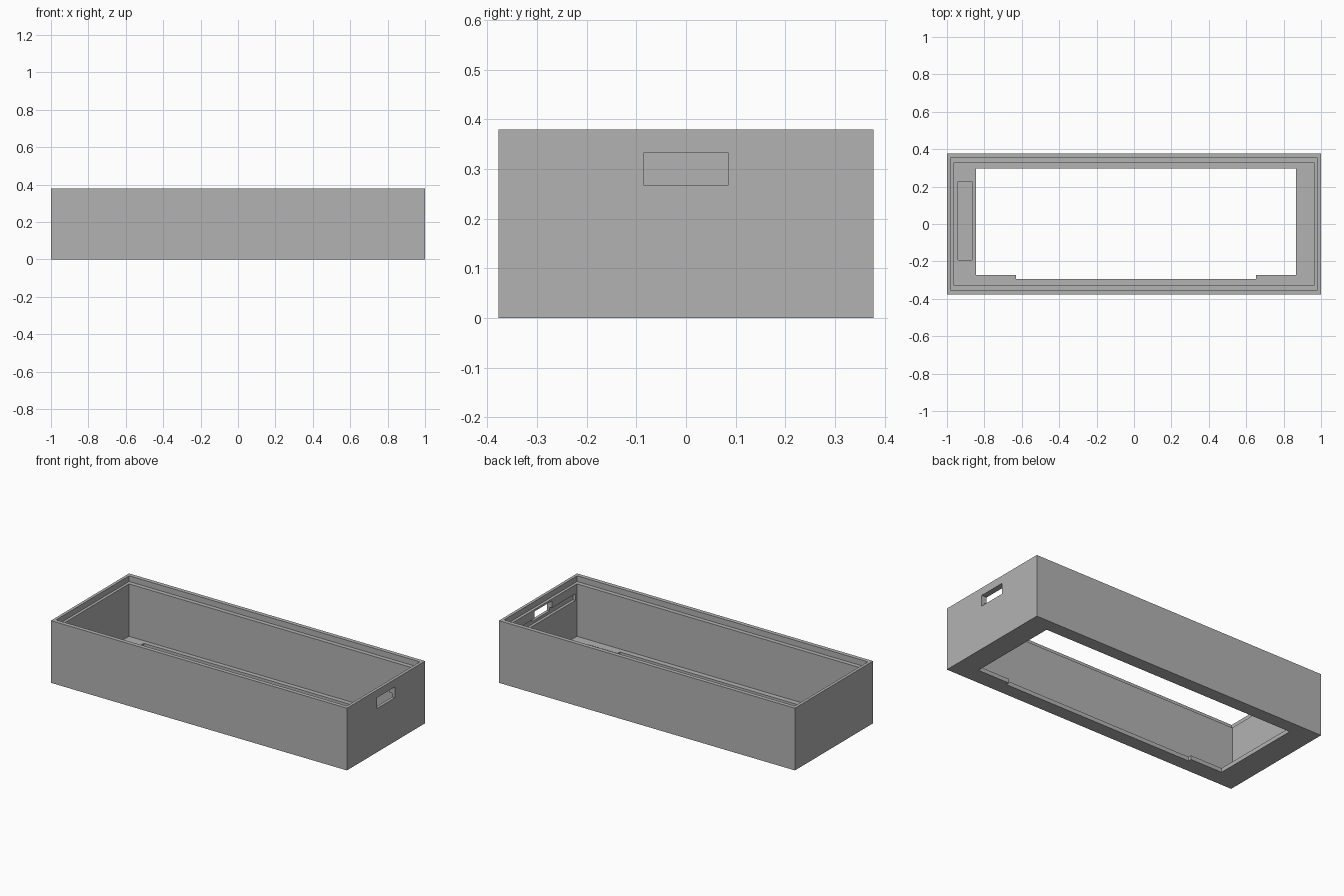
import bpy

if "Cube" in bpy.data.objects:
    bpy.data.objects.remove(bpy.data.objects["Cube"], do_unlink=True)

grey = bpy.data.materials.new("plain grey")
grey.use_nodes = True
colour = (0.45, 0.45, 0.45, 1)
grey.diffuse_color = colour
grey.node_tree.nodes["Principled BSDF"].inputs["Base Color"].default_value = colour


def box(name, x, y, z):
    """Box spanning the given (low, high) range on each axis."""
    spans = (x, y, z)
    bpy.ops.mesh.primitive_cube_add(size=1, location=[(a + b) / 2 for a, b in spans])
    ob = bpy.context.object
    ob.name = name
    ob.scale = [b - a for a, b in spans]
    bpy.ops.object.transform_apply(location=True, rotation=False, scale=True)
    ob.data.materials.append(grey)
    return ob


def cut(body, name, x, y, z):
    """Carve a box out of the body and discard the cutter."""
    cutter = box(name, x, y, z)
    cutter.hide_render = True
    mod = body.modifiers.new(name, "BOOLEAN")
    mod.operation = "DIFFERENCE"
    mod.solver = "EXACT"
    mod.object = cutter
    bpy.context.view_layer.objects.active = body
    bpy.ops.object.modifier_apply(modifier=mod.name)
    bpy.data.objects.remove(cutter, do_unlink=True)


def both(v):
    return (-v, v)


HEIGHT, FLOOR, ABOVE = 0.38, 0.025, 0.5

# Outer block, hollowed, with a stepped rim around the top
tray = box("open_tray", both(1), both(0.377), (0, HEIGHT))
cut(tray, "main_cavity", both(0.965), both(0.326), (FLOOR, ABOVE))
cut(tray, "rim_step", both(0.982), both(0.352), (0.345, ABOVE))

# Floor opening, widened between the two front corner tabs
cut(tray, "floor_opening", (-0.845, 0.865), (-0.273, 0.298), (-0.1, 0.1))
cut(tray, "front_notch", (-0.63, 0.652), (-0.294, 0.0), (-0.1, 0.1))

# Shallow pocket in the floor at the right end
cut(tray, "floor_pocket", (-0.94, -0.865), (-0.193, 0.227), (0.013, 0.1))

# Hand slot through the left end, with a groove along its inner face
cut(tray, "inner_groove", (0.9, 0.982), both(0.31), (0.25, 0.29))
cut(tray, "hand_slot", (0.9, 1.1), both(0.085), (0.267, 0.333))

# Flat shading and a single material throughout
for face in tray.data.polygons:
    face.use_smooth = False
    face.material_index = 0
